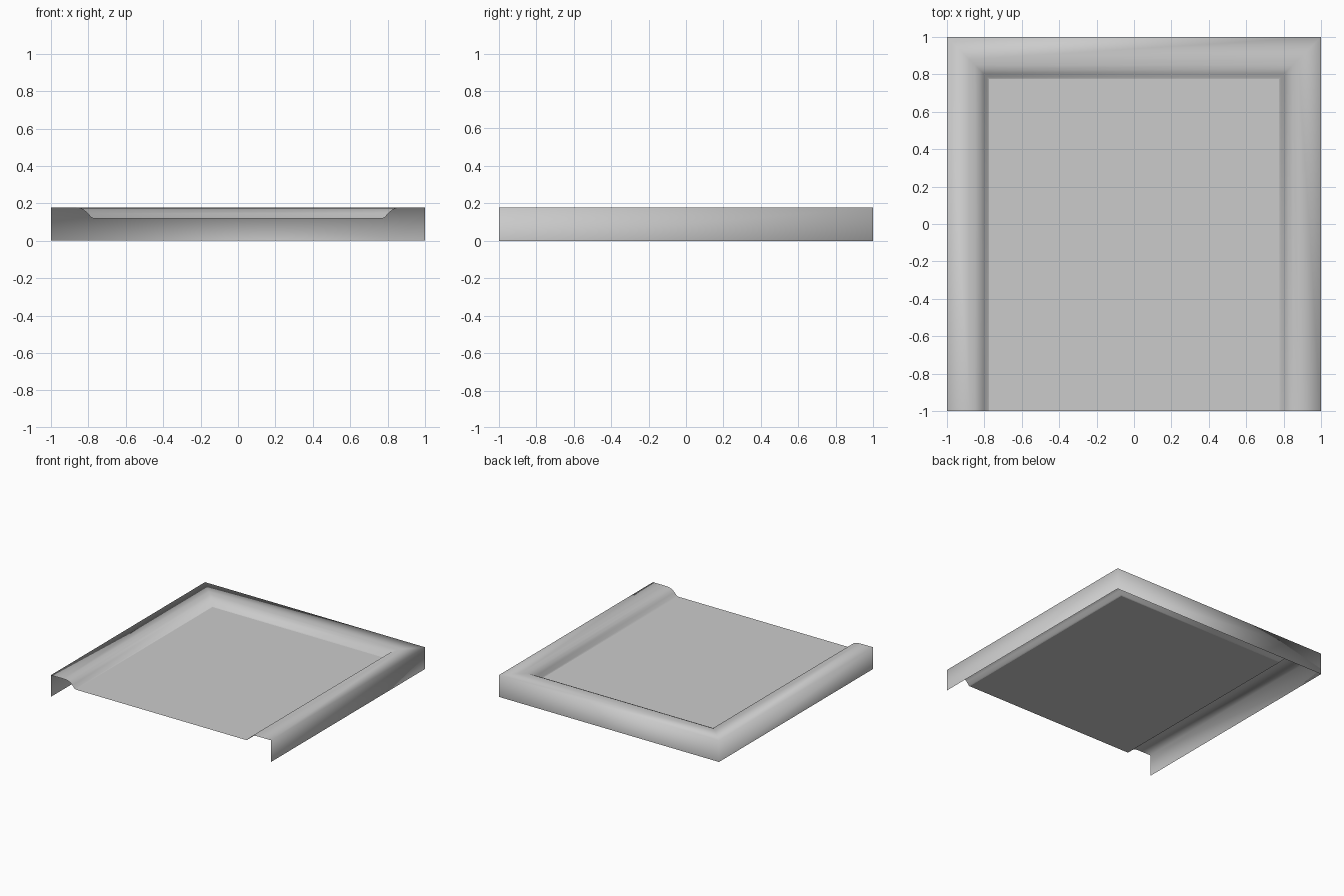
import bpy
import bmesh

cube = bpy.data.objects.get("Cube")
if cube:
    bpy.data.objects.remove(cube, do_unlink=True)

# One plain grey for the whole tray
grey = bpy.data.materials.new("plain grey")
grey.use_nodes = True
colour = (0.6, 0.6, 0.6, 1)
grey.diffuse_color = colour
grey.node_tree.nodes["Principled BSDF"].inputs["Base Color"].default_value = colour


def finish(name, bm, smooth):
    """Turn a bmesh into a named, coloured object."""
    mesh = bpy.data.meshes.new(name)
    for face in bm.faces:
        face.smooth = smooth
    bm.to_mesh(mesh)
    bm.free()
    mesh.materials.append(grey)
    obj = bpy.data.objects.new(name, mesh)
    bpy.context.collection.objects.link(obj)
    return obj


def path(half):
    """Three-sided run around the tray, open at the front."""
    return [(half, -1), (half, half), (-half, half), (-half, -1)]


# Rim: outer wall, flat top and curved inner slope, as (half width, height)
profile = [(1, 0), (1, 0.178), (0.88, 0.178), (0.85, 0.175), (0.825, 0.165),
           (0.805, 0.147), (0.785, 0.125), (0.775, 0.12)]
bm = bmesh.new()
rows = [[bm.verts.new((x, y, z)) for x, y in path(half)] for half, z in profile]
for low, high in zip(rows, rows[1:]):
    for i in range(3):
        bm.faces.new((low[i], low[i + 1], high[i + 1], high[i]))
finish("raised_rim", bm, True)

# Floor: thin flat sheet inside the rim
bm = bmesh.new()
bm.faces.new([bm.verts.new((x, y, 0.12)) for x, y in path(0.775)])
finish("floor_panel", bm, False)
